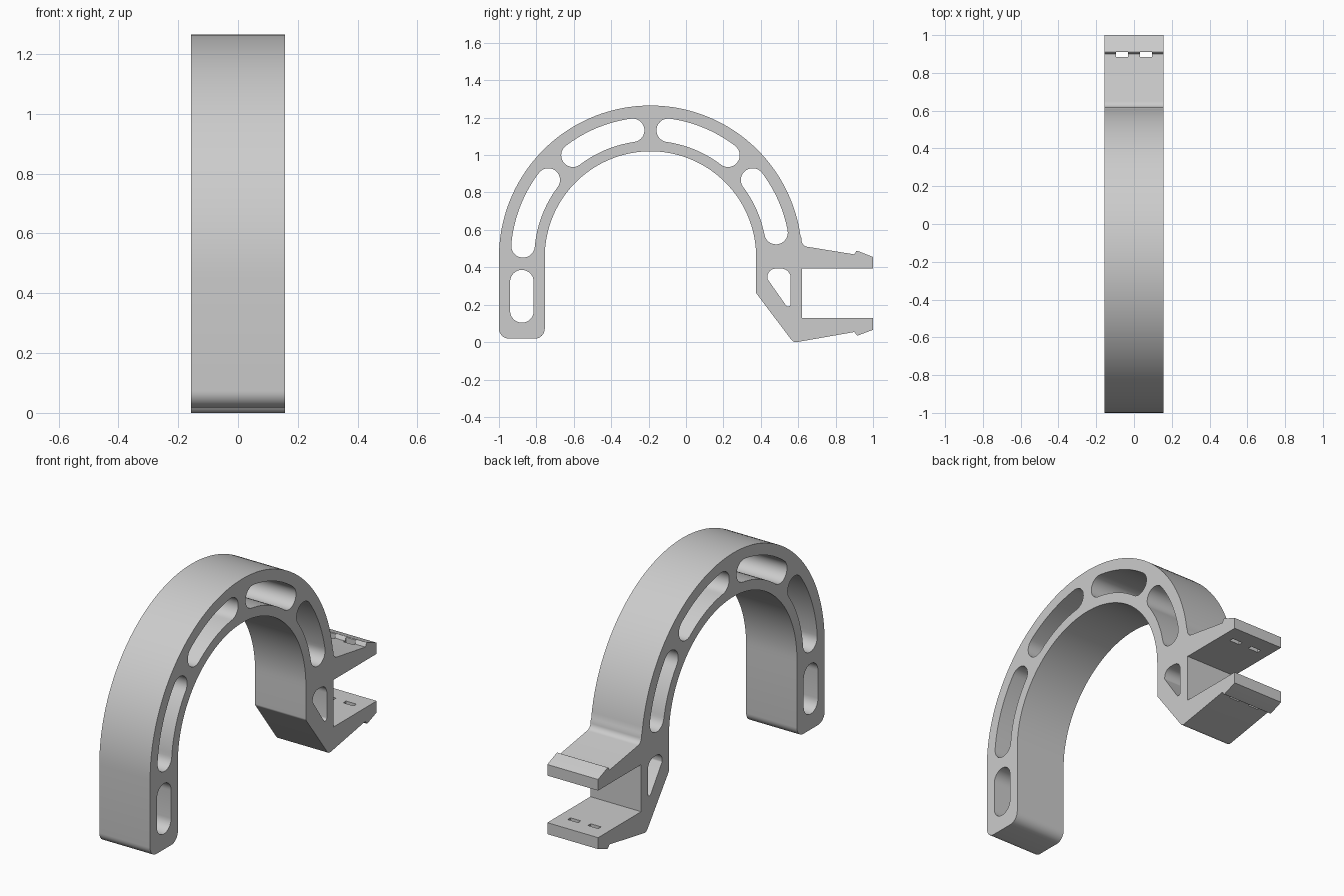
import bpy, bmesh, math
from mathutils import Vector

cube = bpy.data.objects.get("Cube")
if cube:
    bpy.data.objects.remove(cube, do_unlink=True)

HALF = 0.157                      # half the bracket width
CENTRE = Vector((-0.19, 0.455))   # centre of the arch in the side plane
OUTER, INNER = 0.81, 0.565
SLOT_R, CAP = 0.684, 0.063        # slot centreline and half width


def arc(c, r, a0, a1, n):
    """Points on an arc, angles in degrees."""
    angles = [math.radians(a0 + (a1 - a0) * i / n) for i in range(n + 1)]
    return [Vector((c[0] + r * math.cos(a), c[1] + r * math.sin(a))) for a in angles]


def rounded(corners, closed=True, n=8):
    """Polygon from (y, z, radius) corners with rounded corners."""
    out, count = [], len(corners)
    for i, (y, z, r) in enumerate(corners):
        p = Vector((y, z))
        if r == 0 or (not closed and i in (0, count - 1)):
            out.append(p)
            continue
        a = (Vector(corners[i - 1][:2]) - p).normalized()
        b = (Vector(corners[(i + 1) % count][:2]) - p).normalized()
        half = a.angle(b) / 2
        c = p + (a + b).normalized() * (r / math.sin(half))
        start = p + a * (r / math.tan(half)) - c
        end = p + b * (r / math.tan(half)) - c
        for k in range(n + 1):
            t = k / n
            sweep = math.pi - 2 * half
            d = (start * math.sin((1 - t) * sweep) + end * math.sin(t * sweep)) / math.sin(sweep)
            out.append(c + d)
    return out


def arc_slot(a0, a1):
    """Curved slot with round ends, between two cap angles."""
    c0 = arc(CENTRE, SLOT_R, a0, a0, 1)[0]
    c1 = arc(CENTRE, SLOT_R, a1, a1, 1)[0]
    pts = arc(CENTRE, SLOT_R + CAP, a0, a1, 20)
    pts += arc(c1, CAP, a1, a1 + 180, 14)[1:]
    pts += arc(CENTRE, SLOT_R - CAP, a1, a0, 20)[1:]
    pts += arc(c0, CAP, a0 + 180, a0 + 360, 14)[1:-1]
    return pts


# Outer contour: arch, clamp jaws, inner arch, straight leg
jaws = rounded([
    (0.616, 0.56, 0), (0.622, 0.514, 0.035), (0.9, 0.469, 0), (0.912, 0.49, 0.006),
    (1.0, 0.455, 0), (1.0, 0.393, 0), (0.62, 0.393, 0), (0.62, 0.13, 0),
    (1.0, 0.13, 0), (1.0, 0.066, 0), (0.915, 0.034, 0.006), (0.9, 0.054, 0),
    (0.575, -0.003, 0.03), (0.375, 0.262, 0.02), (0.375, 0.4, 0)], closed=False)
leg = rounded([(-0.755, 0.4, 0), (-0.755, 0.018, 0.055),
               (-1.0, 0.018, 0.055), (-1.0, 0.4, 0)], closed=False)
outline = (arc(CENTRE, OUTER, 180, 8, 80) + jaws
           + arc(CENTRE, INNER, 0, 180, 72) + leg)

# Lightening holes
holes = [arc_slot(98, 127.3), arc_slot(52.7, 82), arc_slot(143, 175), arc_slot(11, 37)]
holes.append(arc((-0.8775, 0.323), CAP, 0, 180, 16)
             + arc((-0.8775, 0.167), CAP, 180, 360, 16))
holes.append(rounded([(0.435, 0.393, 0.045), (0.56, 0.393, 0.05),
                      (0.56, 0.16, 0.014), (0.435, 0.338, 0.012)]))

# Fill the side profile and extrude it across the width
bm = bmesh.new()
for loop in [outline] + holes:
    verts = [bm.verts.new((-HALF, p.x, p.y)) for p in loop]
    for i, v in enumerate(verts):
        bm.edges.new((verts[i - 1], v))
bmesh.ops.remove_doubles(bm, verts=bm.verts[:], dist=0.0001)
bmesh.ops.triangle_fill(bm, use_beauty=True, edges=bm.edges[:], normal=(1, 0, 0))
ext = bmesh.ops.extrude_face_region(bm, geom=bm.faces[:], use_keep_orig=True)
moved = [g for g in ext["geom"] if isinstance(g, bmesh.types.BMVert)]
bmesh.ops.translate(bm, verts=moved, vec=(2 * HALF, 0, 0))
bmesh.ops.recalc_face_normals(bm, faces=bm.faces[:])
mesh = bpy.data.meshes.new("clamp_hook")
bm.to_mesh(mesh)
bm.free()
hook = bpy.data.objects.new("clamp_hook", mesh)
bpy.context.collection.objects.link(hook)

grey = bpy.data.materials.new("light grey plastic")
grey.use_nodes = True
colour = (0.604, 0.604, 0.604, 1)
grey.diffuse_color = colour
grey.node_tree.nodes["Principled BSDF"].inputs["Base Color"].default_value = colour
mesh.materials.append(grey)

# Tie slots cut through both jaws
bm = bmesh.new()
for side in (-1, 1):
    box = bmesh.ops.create_cube(bm, size=1)["verts"]
    bmesh.ops.scale(bm, verts=box, vec=(0.064, 0.025, 1))
    bmesh.ops.translate(bm, verts=box, vec=(side * 0.0625, 0.8975, 0.25))
cut_mesh = bpy.data.meshes.new("tie_slot_cutter")
bm.to_mesh(cut_mesh)
bm.free()
cut_mesh.materials.append(grey)
cutter = bpy.data.objects.new("tie_slot_cutter", cut_mesh)
bpy.context.collection.objects.link(cutter)
cutter.hide_render = True

bpy.context.view_layer.objects.active = hook
hook.select_set(True)
mod = hook.modifiers.new("tie_slots", "BOOLEAN")
mod.operation = "DIFFERENCE"
mod.solver = "EXACT"
mod.object = cutter
bpy.ops.object.modifier_apply(modifier=mod.name)
bpy.data.objects.remove(cutter, do_unlink=True)

bpy.ops.object.select_all(action="DESELECT")
hook.select_set(True)
bpy.ops.object.shade_smooth_by_angle(angle=math.radians(30))
